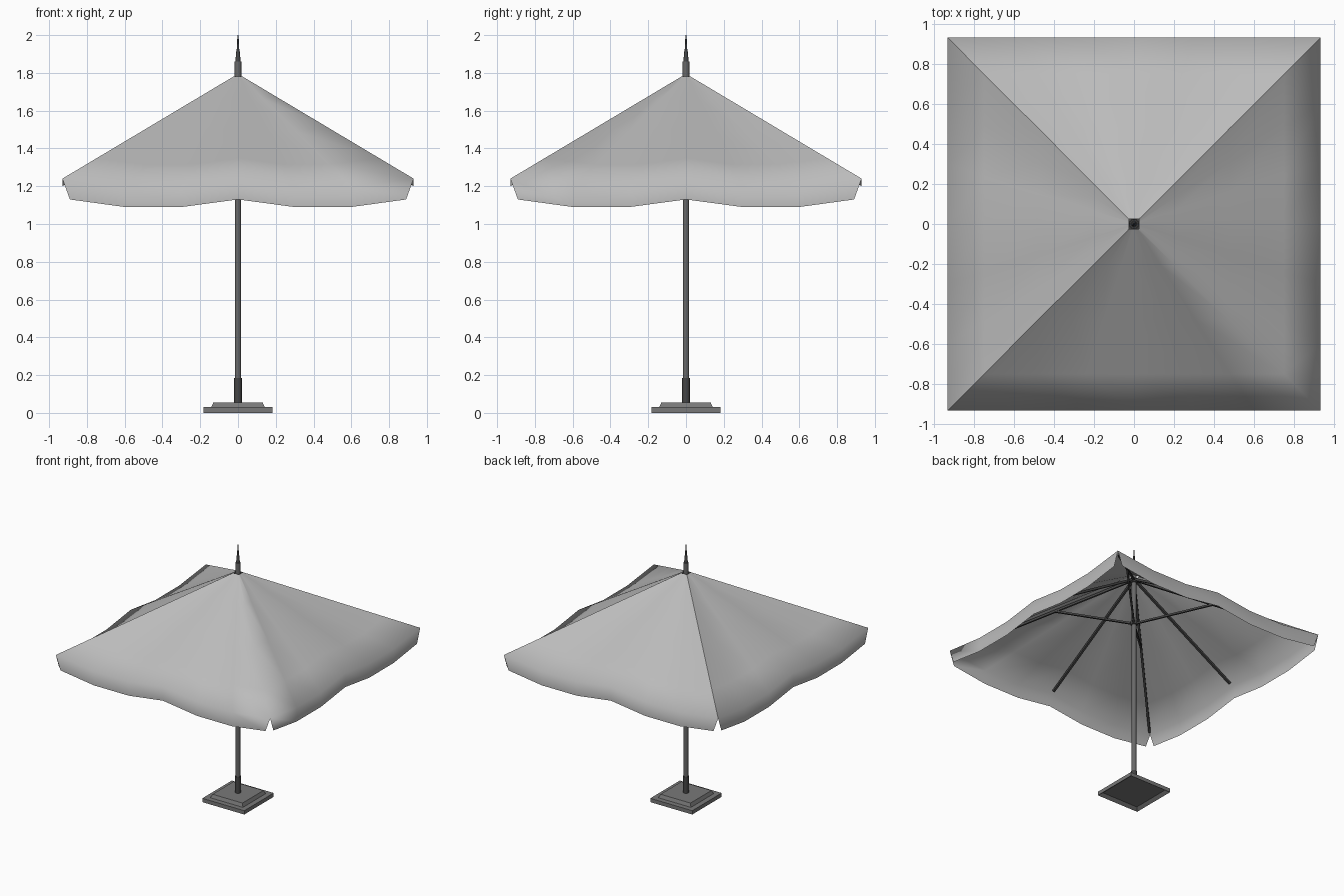
import bpy, bmesh, math
from mathutils import Vector, Matrix

if "Cube" in bpy.data.objects:
    bpy.data.objects.remove(bpy.data.objects["Cube"])


def mat(name, v):
    m = bpy.data.materials.new(name)
    m.diffuse_color = (v, v, v, 1)
    m.use_nodes = True
    m.node_tree.nodes["Principled BSDF"].inputs["Base Color"].default_value = m.diffuse_color
    return m


CLOTH = mat("cloth light grey", 0.50)
POLE = mat("pole grey", 0.14)
BASE = mat("base grey", 0.19)
DARK = mat("dark metal", 0.06)


def finish(bm, name, material, smooth=None):
    me = bpy.data.meshes.new(name)
    bm.to_mesh(me)
    bm.free()
    ob = bpy.data.objects.new(name, me)
    bpy.context.collection.objects.link(ob)
    me.materials.append(material)
    if smooth:
        bpy.ops.object.select_all(action='DESELECT')
        ob.select_set(True)
        bpy.context.view_layer.objects.active = ob
        bpy.ops.object.shade_smooth_by_angle(angle=math.radians(smooth))
    return ob


def lathe(name, profile, material, n=16):
    """Closed solid of revolution from (radius, z) points."""
    bm = bmesh.new()
    rings = [[bm.verts.new((r * math.cos(2 * math.pi * i / n),
                            r * math.sin(2 * math.pi * i / n), z)) for i in range(n)]
             for r, z in profile]
    for a, b in zip(rings, rings[1:]):
        for i in range(n):
            j = (i + 1) % n
            bm.faces.new((a[i], a[j], b[j], b[i]))
    bm.faces.new(rings[0][::-1])
    bm.faces.new(rings[-1])
    return finish(bm, name, material, 35)


def bar(name, p, q, w, material):
    """Square bar between two points."""
    p, q = Vector(p), Vector(q)
    d = q - p
    bm = bmesh.new()
    bmesh.ops.create_cube(bm, size=1)
    rot = d.to_track_quat('Z', 'Y').to_matrix().to_4x4()
    bm.transform(Matrix.Translation((p + q) / 2) @ rot @ Matrix.Diagonal((w, w, d.length, 1)))
    return finish(bm, name, material)


# canopy: four panels sagging between the ribs, with a hanging valance
E, R0, TOP, DROP = 0.93, 0.025, 1.78, 0.54
US = (-1, -0.645, -0.32, 0, 0.32, 0.645, 1)
SAG = (0, 0.04, 0.04, 0, 0.04, 0.04, 0)
bm = bmesh.new()
for k in range(4):
    rot = Matrix.Rotation(k * math.pi / 2, 3, 'Z')
    rows = []
    for t in (0, 0.2, 0.5, 0.8, 1):
        h = R0 + (E - R0) * t
        rows.append([(u * h, -h, TOP - DROP * t - s * t) for u, s in zip(US, SAG)])
    rows.append([(max(-0.89, min(0.89, x)), y, z - 0.11) for x, y, z in rows[-1]])
    grid = [[bm.verts.new(rot @ Vector(p)) for p in row] for row in rows]
    for a, b in zip(grid, grid[1:]):
        for i in range(6):
            bm.faces.new((a[i], b[i], b[i + 1], a[i + 1]))
bmesh.ops.remove_doubles(bm, verts=bm.verts, dist=0.0005)
for f in bm.faces:
    f.smooth = True
for e in bm.edges:  # crisp ridges, except the soft front-right one
    on_ridge = all(abs(abs(v.co.x) - abs(v.co.y)) < 1e-3 for v in e.verts)
    m = (e.verts[0].co + e.verts[1].co) / 2
    if on_ridge and not (m.x > 0 and m.y < 0):
        e.smooth = False
finish(bm, "canopy", CLOTH)

# ribs to corners and edge middles, struts to the corner ribs
for k in range(8):
    a = k * math.pi / 4
    corner = k % 2 == 1
    r = 1.27 if corner else 0.89
    c, s = math.cos(a), math.sin(a)
    bar("rib", (0.02 * c, 0.02 * s, 1.75), (r * c, r * s, 1.235), 0.016, DARK)
    if corner:
        bar("strut", (0.02 * c, 0.02 * s, 1.40), (0.56 * c, 0.56 * s, 1.525), 0.014, DARK)

# pole, sleeve, hubs and finial
lathe("pole", [(0.017, 0.05), (0.017, 1.78)], POLE)
lathe("pole_sleeve", [(0.02, 0.05), (0.02, 0.185)], DARK)
lathe("strut_hub", [(0.024, 1.385), (0.024, 1.415)], DARK)
lathe("rib_hub", [(0.024, 1.73), (0.024, 1.765)], DARK)
lathe("finial_collar", [(0.018, 1.765), (0.018, 1.86)], POLE)
lathe("finial_spike", [(0.014, 1.86), (0.009, 1.915), (0.007, 1.92), (0.003, 2.0)], DARK)


# stepped square base, hollow underneath
def slab(name, r0, r1, z0, z1, hollow=False):
    bm = bmesh.new()
    bmesh.ops.create_cube(bm, size=2)
    for v in bm.verts:
        r = r1 if v.co.z > 0 else r0
        v.co = (v.co.x * r, v.co.y * r, z1 if v.co.z > 0 else z0)
    if hollow:
        bm.normal_update()
        f = min(bm.faces, key=lambda f: f.calc_center_median().z)
        bmesh.ops.inset_individual(bm, faces=[f], thickness=0.035)
        for v in f.verts:
            v.co.z += 0.02
    return finish(bm, name, BASE)


slab("base_plate", 0.182, 0.182, 0, 0.03, True)
slab("base_step", 0.142, 0.13, 0.03, 0.056)
